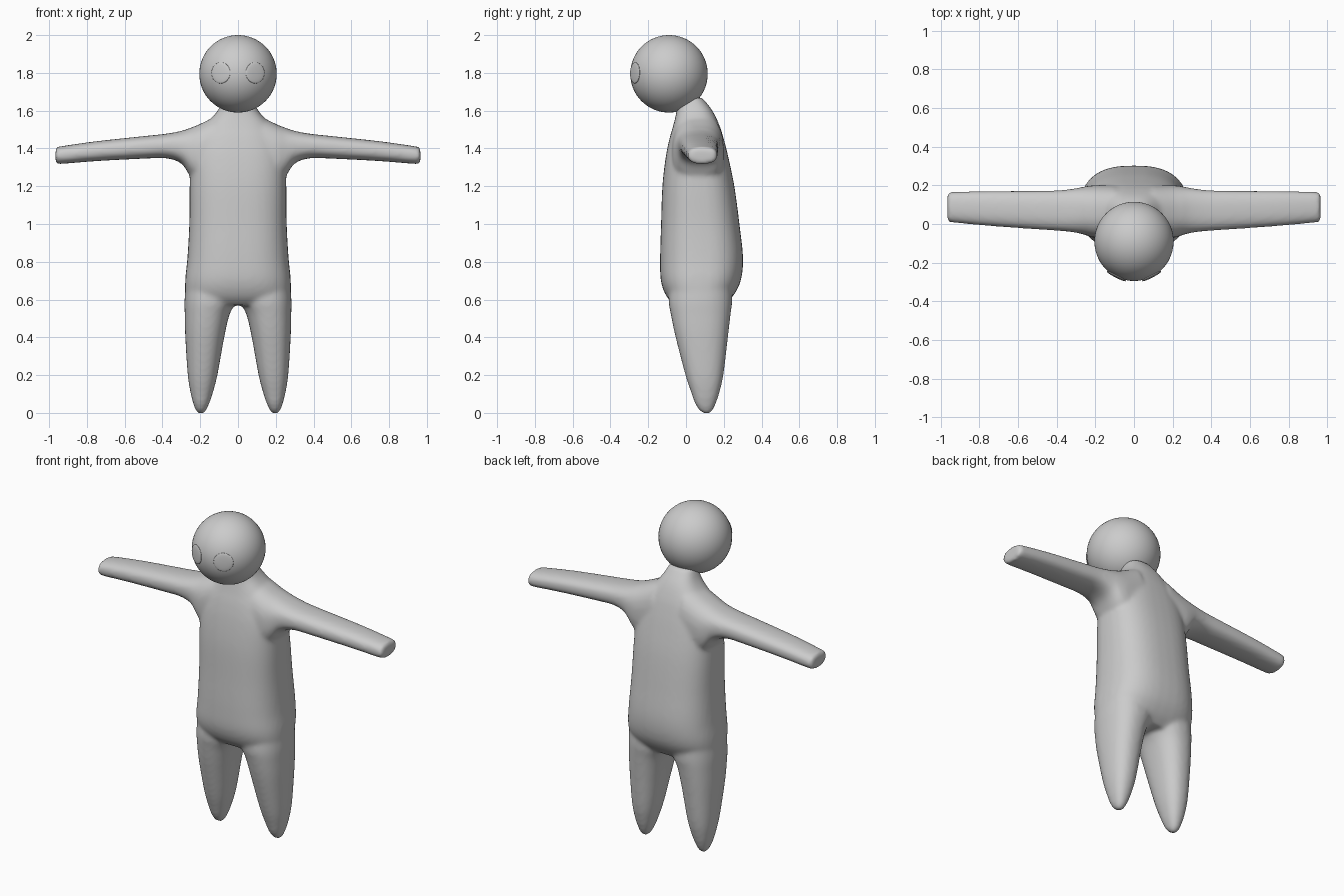
import bpy, bmesh, math
from mathutils import Vector

cube = bpy.data.objects.get("Cube")
if cube:
    bpy.data.objects.remove(cube)

grey = bpy.data.materials.new("plain_grey")
grey.use_nodes = True
colour = (0.6, 0.6, 0.6, 1)
grey.diffuse_color = colour
grey.node_tree.nodes["Principled BSDF"].inputs["Base Color"].default_value = colour


def make_object(name, bm):
    bmesh.ops.recalc_face_normals(bm, faces=bm.faces)
    for f in bm.faces:
        f.smooth = True
    mesh = bpy.data.meshes.new(name)
    bm.to_mesh(mesh)
    bm.free()
    mesh.materials.append(grey)
    obj = bpy.data.objects.new(name, mesh)
    bpy.context.collection.objects.link(obj)
    return obj


def refine(rows, steps=5):
    """Catmull-Rom interpolation between the given sections."""
    out = []
    for i in range(len(rows) - 1):
        a, b, c, d = (rows[max(0, min(len(rows) - 1, i + k))] for k in (-1, 0, 1, 2))
        for s in range(steps):
            t = s / steps
            out.append([q + t / 2 * (r - p + t * (2 * p - 5 * q + 4 * r - w
                        + t * (3 * (q - r) + w - p))) for p, q, r, w in zip(a, b, c, d)])
    return out + [list(rows[-1])]


def loft(bm, rows, place, power, sides=40):
    """Closed tube of rounded sections: (position, min u, max u, min v, max v)."""
    rings = []
    for pos, u0, u1, v0, v1 in refine(rows):
        ring = []
        for k in range(sides):
            a = 2 * math.pi * k / sides
            c, s = math.cos(a), math.sin(a)
            u = (u0 + u1) / 2 + (u1 - u0) / 2 * math.copysign(abs(c) ** (2 / power), c)
            v = (v0 + v1) / 2 + (v1 - v0) / 2 * math.copysign(abs(s) ** (2 / power), s)
            ring.append(bm.verts.new(place(pos, u, v)))
        rings.append(ring)
    for a, b in zip(rings, rings[1:]):
        for k in range(sides):
            n = (k + 1) % sides
            bm.faces.new((a[k], a[n], b[n], b[k]))
    bm.faces.new(rings[0])
    bm.faces.new(rings[-1])


# Sections: torso (z, x range, y range), leg (same), arm (x, y range, z range)
torso = [(z, -w, w, f, b) for z, w, f, b in (
    (0.57, 0.24, -0.06, 0.20), (0.62, 0.275, -0.105, 0.25), (0.7, 0.28, -0.133, 0.29),
    (0.82, 0.268, -0.137, 0.302), (1.0, 0.258, -0.132, 0.283), (1.2, 0.256, -0.125, 0.256),
    (1.35, 0.25, -0.108, 0.225), (1.45, 0.22, -0.088, 0.2), (1.52, 0.175, -0.068, 0.178),
    (1.6, 0.108, -0.05, 0.14), (1.67, 0.075, -0.05, 0.085))]
leg = [(-0.004, 0.18, 0.21, 0.095, 0.125), (0.015, 0.168, 0.224, 0.07, 0.142),
       (0.05, 0.152, 0.237, 0.048, 0.158), (0.1, 0.135, 0.25, 0.03, 0.175),
       (0.2, 0.109, 0.266, -0.003, 0.198), (0.4, 0.073, 0.279, -0.055, 0.222),
       (0.52, 0.045, 0.282, -0.08, 0.236), (0.6, 0.01, 0.283, -0.092, 0.245),
       (0.72, 0.01, 0.275, -0.08, 0.24)]
arm = [(0.1, -0.075, 0.2, 1.2, 1.58), (0.2, -0.072, 0.2, 1.21, 1.53),
       (0.25, -0.058, 0.195, 1.25, 1.51), (0.3, -0.045, 0.185, 1.32, 1.493),
       (0.38, -0.036, 0.175, 1.348, 1.478), (0.5, -0.028, 0.172, 1.346, 1.465),
       (0.75, -0.01, 0.17, 1.333, 1.438), (0.94, 0.008, 0.166, 1.318, 1.411),
       (0.966, 0.014, 0.16, 1.322, 1.404)]

# Body: overlapping limbs fused into one soft skin
bm = bmesh.new()
loft(bm, torso, lambda p, u, v: (u, v, p), 2.6)
for side in (1, -1):
    loft(bm, leg, lambda p, u, v: (side * u, v, p), 2.3)
    loft(bm, arm, lambda p, u, v: (side * p, u, v), 2.5)
body = make_object("body", bm)
fuse = body.modifiers.new("fuse", 'REMESH')
fuse.mode = 'VOXEL'
fuse.voxel_size = 0.011
fuse.use_smooth_shade = True
soften = body.modifiers.new("soften", 'SMOOTH')
soften.factor = 0.5
soften.iterations = 10

# Head
centre = Vector((0, -0.09, 1.795))
radius = 0.205
bm = bmesh.new()
bmesh.ops.create_uvsphere(bm, u_segments=48, v_segments=32, radius=radius)
make_object("head", bm).location = centre

# Eyes: thin lenses lying on the face
for side, name in ((1, "left_eye"), (-1, "right_eye")):
    bm = bmesh.new()
    bmesh.ops.create_uvsphere(bm, u_segments=32, v_segments=16, radius=0.056)
    bmesh.ops.scale(bm, vec=(1, 1, 0.14), verts=bm.verts)
    eye = make_object(name, bm)
    out = Vector((side * 0.092, -0.182, 0.005)).normalized()
    eye.location = centre + out * 0.202
    eye.rotation_euler = out.to_track_quat('Z', 'Y').to_euler()
